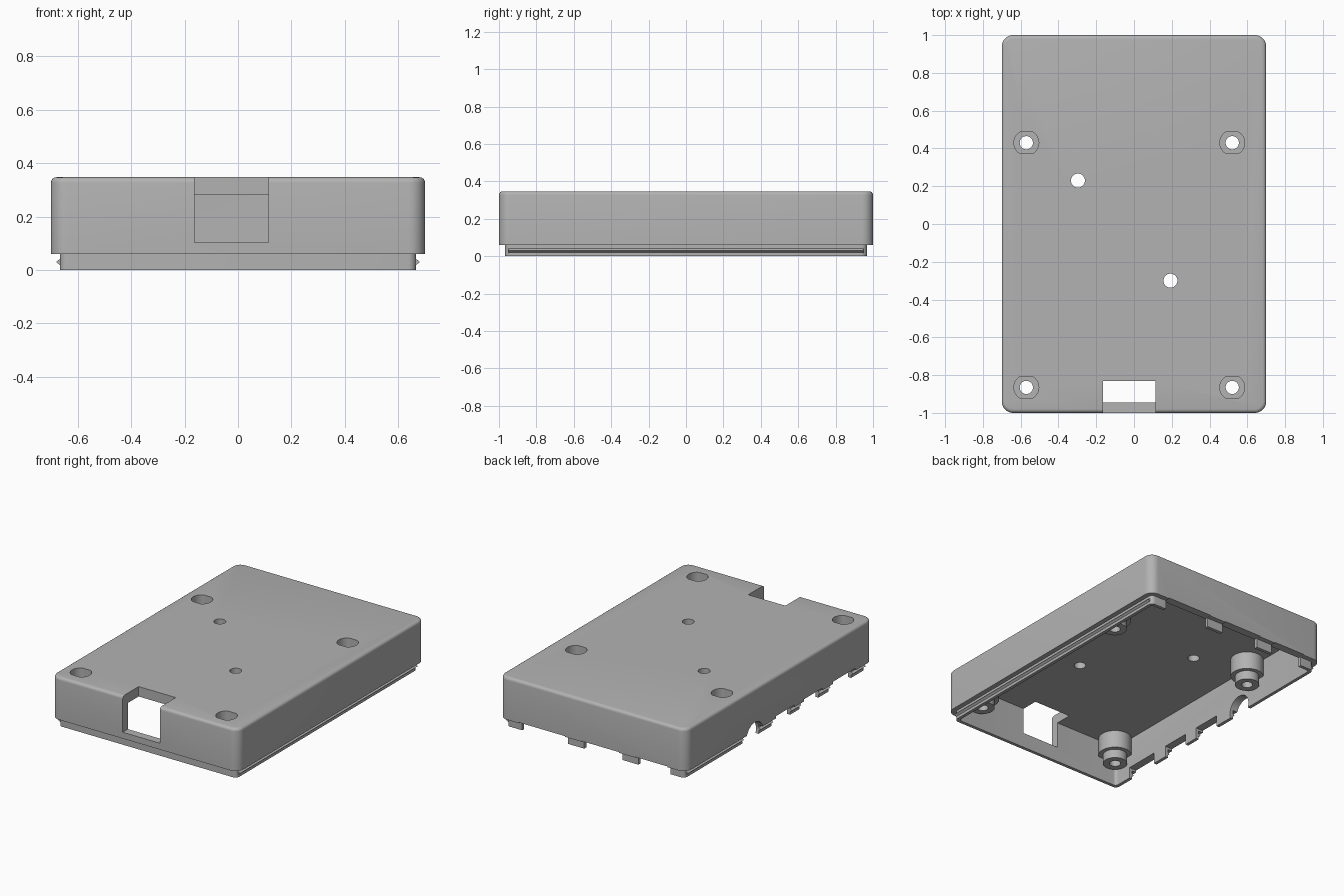
import bpy
import bmesh
import math

cube = bpy.data.objects.get("Cube")
if cube:
    bpy.data.objects.remove(cube, do_unlink=True)

# Single colour
grey = bpy.data.materials.new("plain_grey")
grey.use_nodes = True
COLOUR = (0.45, 0.45, 0.45, 1)
grey.diffuse_color = COLOUR
grey.node_tree.nodes["Principled BSDF"].inputs["Base Color"].default_value = COLOUR

BORE, FLAT, HOLE = 0.066, 0.058, 0.035
POSTS = [(x, y) for x in (-0.57, 0.52) for y in (-0.865, 0.43)]


def to_object(name, bm):
    bmesh.ops.recalc_face_normals(bm, faces=bm.faces)
    mesh = bpy.data.meshes.new(name)
    bm.to_mesh(mesh)
    bm.free()
    mesh.materials.append(grey)
    obj = bpy.data.objects.new(name, mesh)
    bpy.context.collection.objects.link(obj)
    return obj


def prism(name, outline, z0, z1, fillet=0):
    """Extrude a flat outline upward, optionally rounding the top rim."""
    bm = bmesh.new()
    base = bm.faces.new([bm.verts.new((x, y, z0)) for x, y in outline])
    new = bmesh.ops.extrude_face_region(bm, geom=[base])["geom"]
    top = [v for v in new if isinstance(v, bmesh.types.BMVert)]
    bmesh.ops.translate(bm, verts=top, vec=(0, 0, z1 - z0))
    if fillet:
        rim = [e for e in bm.edges if all(v in top for v in e.verts)]
        bmesh.ops.bevel(bm, geom=rim, offset=fillet, segments=4,
                        profile=0.5, affect='EDGES')
    return to_object(name, bm)


def rounded(hx, hy, r, steps=8):
    pts = []
    for i, (sx, sy) in enumerate([(1, 1), (-1, 1), (-1, -1), (1, -1)]):
        for k in range(steps + 1):
            a = math.pi / 2 * (i + k / steps)
            pts.append((sx * (hx - r) + r * math.cos(a),
                        sy * (hy - r) + r * math.sin(a)))
    return pts


def circle(r, cx=0, cy=0, flat=9, n=40):
    """Circle with optional flats toward front and back."""
    pts = []
    for k in range(n):
        a = math.tau * k / n
        y = max(-flat, min(flat, r * math.sin(a)))
        pts.append((cx + r * math.cos(a), cy + y))
    return pts


def box(name, x0, x1, y0, y1, z0, z1):
    return prism(name, [(x0, y0), (x1, y0), (x1, y1), (x0, y1)], z0, z1)


def combine(target, tool, operation):
    tool.hide_render = True
    mod = target.modifiers.new(operation.lower(), 'BOOLEAN')
    mod.operation, mod.solver, mod.object = operation, 'EXACT', tool
    bpy.context.view_layer.objects.active = target
    bpy.ops.object.modifier_apply(modifier=mod.name)
    bpy.data.objects.remove(tool, do_unlink=True)


def smooth(obj):
    bpy.ops.object.select_all(action='DESELECT')
    obj.select_set(True)
    bpy.context.view_layer.objects.active = obj
    bpy.ops.object.shade_smooth_by_angle(angle=math.radians(30))


# Outer shell with its inset lip and hollow underside
shell = prism("case_shell", rounded(0.7, 1, 0.06), 0.06, 0.347, 0.02)
combine(shell, prism("lip", rounded(0.667, 0.967, 0.03), 0, 0.12), 'UNION')

# Snap ridges along both long sides
for side in (-1, 1):
    bm = bmesh.new()
    ends = []
    for y in (-0.95, 0.95):
        ends.append([bm.verts.new((side * x, y, z)) for x, z in
                     ((0.655, 0.01), (0.681, 0.03), (0.655, 0.05))])
        bm.faces.new(ends[-1])
    for i in range(3):
        j = (i + 1) % 3
        bm.faces.new((ends[0][i], ends[0][j], ends[1][j], ends[1][i]))
    combine(shell, to_object("snap_ridge", bm), 'UNION')

combine(shell, prism("cavity", rounded(0.645, 0.945, 0.02), -0.1, 0.28), 'DIFFERENCE')

# Notch through the top and front
cutters = [box("front_notch", -0.163, 0.115, -1.1, -0.83, 0.103, 0.5)]
# Wide openings along the back
for x0, x1 in ((-0.56, -0.32), (-0.2, 0.085), (0.205, 0.55)):
    cutters.append(box("back_opening", x0, x1, 0.9, 1.1, -0.1, 0.065))
# Connector openings along the side
for y, half in ((-0.693, 0.12), (-0.362, 0.1), (-0.06, 0.1)):
    cutters.append(box("side_opening", -0.8, -0.6, y - half, y + half, -0.1, 0.075))
# Round socket opening, turned to lie along x
socket = prism("socket_opening", circle(0.09), -0.8, -0.6)
for v in socket.data.vertices:
    x, y, z = v.co
    v.co = (z, y + 0.263, 0.03 - x)
cutters.append(socket)
# Screw wells and small through holes in the top
for x, y in POSTS:
    cutters.append(prism("screw_well", circle(BORE, x, y, FLAT), 0.2, 0.5))
for x, y in ((-0.297, 0.23), (0.193, -0.3)):
    cutters.append(prism("small_hole", circle(0.037, x, y), 0.2, 0.5))
for cutter in cutters:
    combine(shell, cutter, 'DIFFERENCE')
smooth(shell)

# Stepped hollow screw posts hanging from the top plate
profile = [(0.104, 0.285), (0.104, 0.16), (0.076, 0.16), (0.076, 0.1),
           (HOLE, 0.1), (HOLE, 0.16), (BORE, 0.16), (BORE, 0.285)]
for px, py in POSTS:
    bm = bmesh.new()
    rings = []
    for r, z in profile:
        flat = FLAT if r == BORE else 9
        rings.append([bm.verts.new((x, y, z)) for x, y in circle(r, px, py, flat)])
    for a, b in zip(rings, rings[1:] + rings[:1]):
        for i in range(len(a)):
            j = (i + 1) % len(a)
            bm.faces.new((a[i], a[j], b[j], b[i]))
    name = ("front" if py < 0 else "back") + ("_left" if px > 0 else "_right")
    smooth(to_object(name + "_screw_post", bm))
